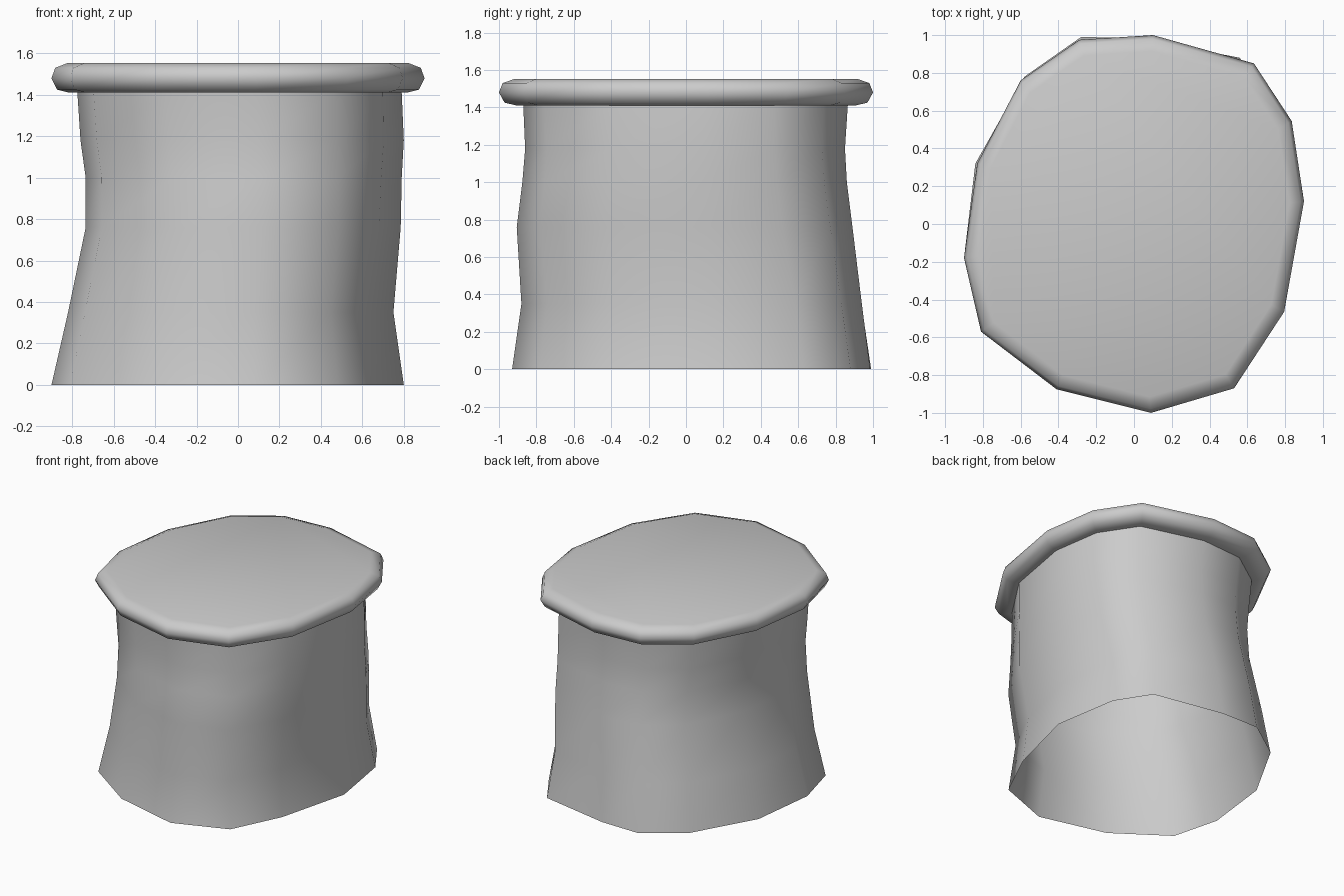
import bpy, bmesh

if "Cube" in bpy.data.objects:
    bpy.data.objects.remove(bpy.data.objects["Cube"])

# Irregular 13-sided outlines, counter-clockwise from the back
LID = [(.10, 1.0), (-.29, .975), (-.60, .76), (-.83, .32), (-.90, -.18), (-.81, -.57),
       (-.41, -.875), (.09, -1.0), (.53, -.87), (.795, -.465), (.90, .12), (.835, .545), (.635, .85)]
FOOT = [(.02, .985), (-.28, .99), (-.58, .78), (-.84, .32), (-.90, -.18), (-.81, -.53),
        (-.425, -.80), (.08, -.93), (.48, -.78), (.66, -.41), (.80, .14), (.72, .63), (.56, .88)]

# Trunk rings: height, then x min, x max, y min, y max
TRUNK = [(0, -.90, .80, -.93, .99), (.35, -.82, .75, -.88, .94), (.76, -.735, .785, -.905, .89),
         (1.0, -.735, .79, -.875, .86), (1.18, -.76, .80, -.86, .85), (1.41, -.775, .79, -.87, .865)]
# Rounded lid edge: height and inset from the outline
LID_EDGE = [(1.41, .095), (1.425, .03), (1.48, 0), (1.53, .02), (1.553, .085)]


def fit(points, x0, x1, y0, y1):
    """Stretch an outline so that it fills the given bounds."""
    xs, ys = [p[0] for p in points], [p[1] for p in points]
    sx, sy = (x1 - x0) / (max(xs) - min(xs)), (y1 - y0) / (max(ys) - min(ys))
    return [(x0 + (x - min(xs)) * sx, y0 + (y - min(ys)) * sy) for x, y in points]


def loft(name, rings, cap_top=False):
    bm = bmesh.new()
    loops = [[bm.verts.new((x, y, z)) for x, y in pts] for z, pts in rings]
    n = len(loops[0])
    for a, b in zip(loops, loops[1:]):
        for i in range(n):
            j = (i + 1) % n
            bm.faces.new((a[i], a[j], b[j], b[i]))
    if cap_top:
        bm.faces.new(loops[-1])
    mesh = bpy.data.meshes.new(name)
    bm.to_mesh(mesh)
    bm.free()
    obj = bpy.data.objects.new(name, mesh)
    bpy.context.collection.objects.link(obj)
    bpy.ops.object.select_all(action='DESELECT')
    obj.select_set(True)
    bpy.context.view_layer.objects.active = obj
    bpy.ops.object.shade_smooth_by_angle(angle=0.9)
    return obj


# Hollow trunk, open at the bottom, blending from foot outline to lid outline
trunk = []
for z, *bounds in TRUNK:
    t = z / 1.41
    mix = [(a + (c - a) * t, b + (d - b) * t) for (a, b), (c, d) in zip(FOOT, LID)]
    trunk.append((z, fit(mix, *bounds)))
loft("stump_trunk", trunk)

# Overhanging flat lid with a rounded edge; its underside meets the trunk top
lid = [trunk[-1]]
for z, inset in LID_EDGE:
    lid.append((z, [(x * (1 - inset), y * (1 - inset)) for x, y in LID]))
loft("stump_lid", lid, cap_top=True)
